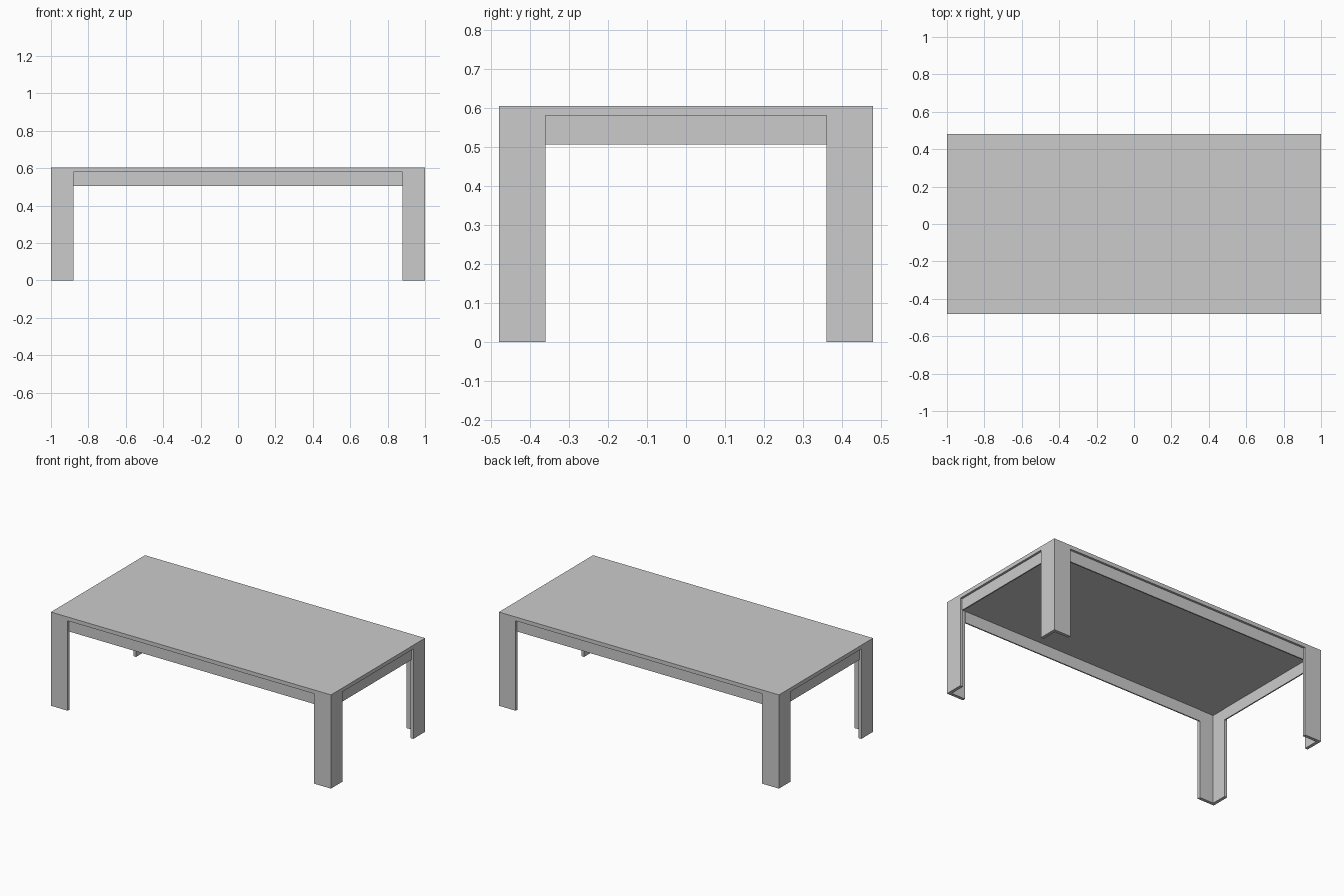
import bpy
import bmesh

if "Cube" in bpy.data.objects:
    bpy.data.objects.remove(bpy.data.objects["Cube"])

HX, HY = 1.0, 0.48          # half length and half depth
TOP, UNDER = 0.605, 0.58    # table top upper and lower faces
LEG, T = 0.12, 0.02         # leg width and panel thickness
INSET, RAIL_T, RAIL_Z = 0.014, 0.008, 0.506


def box(name, x0, x1, y0, y1, z0, z1):
    bpy.ops.mesh.primitive_cube_add(
        size=1, location=((x0 + x1) / 2, (y0 + y1) / 2, (z0 + z1) / 2))
    ob = bpy.context.object
    ob.name = name
    ob.scale = (x1 - x0, y1 - y0, z1 - z0)
    bpy.ops.object.transform_apply(location=False, rotation=False, scale=True)
    return ob


def angle_leg(name, sx, sy):
    # L-shaped profile extruded upwards, open towards the table centre
    profile = [(HX, HY), (HX - LEG, HY), (HX - LEG, HY - T),
               (HX - T, HY - T), (HX - T, HY - LEG), (HX, HY - LEG)]
    bm = bmesh.new()
    face = bm.faces.new([bm.verts.new((sx * x, sy * y, 0)) for x, y in profile])
    ext = bmesh.ops.extrude_face_region(bm, geom=[face], use_keep_orig=True)
    verts = [g for g in ext["geom"] if isinstance(g, bmesh.types.BMVert)]
    bmesh.ops.translate(bm, verts=verts, vec=(0, 0, UNDER))
    bmesh.ops.recalc_face_normals(bm, faces=bm.faces)
    mesh = bpy.data.meshes.new(name)
    bm.to_mesh(mesh)
    bm.free()
    bpy.context.collection.objects.link(bpy.data.objects.new(name, mesh))


# Table top
box("table_top", -HX, HX, -HY, HY, UNDER, TOP)

# Four corner legs
for sx, side in ((-1, "left"), (1, "right")):
    for sy, end in ((-1, "front"), (1, "back")):
        angle_leg(f"{end}_{side}_leg", sx, sy)

# Recessed rails between the legs
for s, long_name, short_name in ((-1, "front_rail", "left_rail"),
                                 (1, "back_rail", "right_rail")):
    y0, y1 = sorted((s * (HY - INSET), s * (HY - INSET - RAIL_T)))
    box(long_name, -HX + LEG, HX - LEG, y0, y1, RAIL_Z, UNDER)
    x0, x1 = sorted((s * (HX - INSET), s * (HX - INSET - RAIL_T)))
    box(short_name, x0, x1, -HY + LEG, HY - LEG, RAIL_Z, UNDER)
